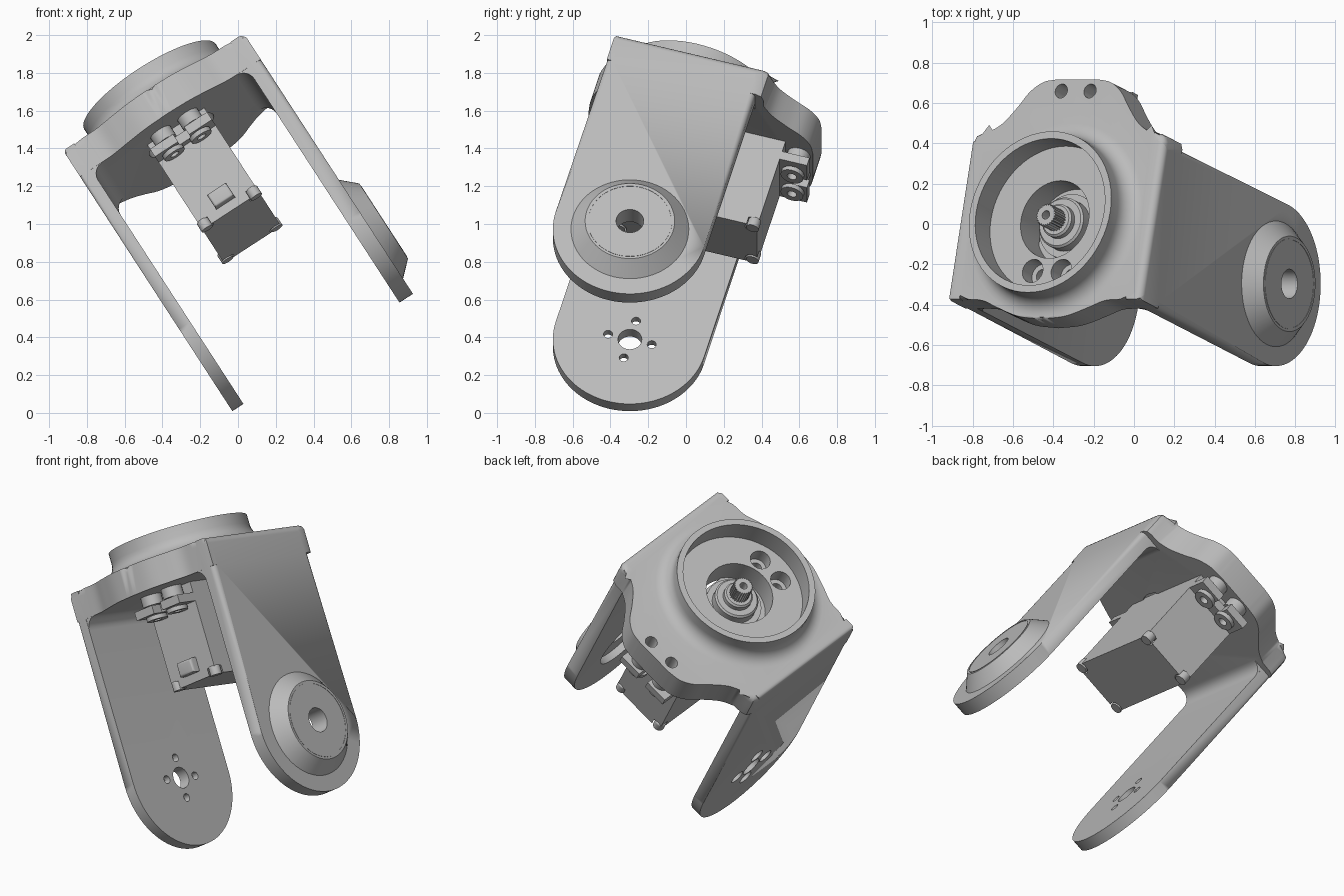
import bpy, bmesh, math
from mathutils import Matrix, Vector

if "Cube" in bpy.data.objects:
    bpy.data.objects.remove(bpy.data.objects["Cube"])

grey = bpy.data.materials.new("light_grey")
grey.use_nodes = True
grey.diffuse_color = (0.5, 0.5, 0.5, 1)
grey.node_tree.nodes["Principled BSDF"].inputs["Base Color"].default_value = (0.5, 0.5, 0.5, 1)

# Tilted frame: s across the arms, v towards the back, w up; origin on the arm pivot
ROLL, PITCH = math.radians(33), math.radians(15.7)
U = Vector((math.cos(ROLL), 0, math.sin(ROLL)))
N = Vector((-math.sin(ROLL), 0, math.cos(ROLL)))
Y = Vector((0, 1, 0))
V = Y * math.cos(PITCH) - N * math.sin(PITCH)
W = Y * math.sin(PITCH) + N * math.cos(PITCH)
FRAME = Matrix((U, V, W)).transposed().to_4x4()
FRAME.translation = U * 0.55 - Y * 0.297 + N * 0.432

# Where a profile's (a, b) and its extrusion depth land in (s, v, w)
PLACE = {"s": lambda a, b, d: (d, a, b),
         "v": lambda a, b, d: (a, d, b),
         "w": lambda a, b, d: (a, b, d)}


def make(name, bm):
    bmesh.ops.recalc_face_normals(bm, faces=bm.faces)
    me = bpy.data.meshes.new(name)
    bm.to_mesh(me)
    bm.free()
    me.materials.append(grey)
    ob = bpy.data.objects.new(name, me)
    bpy.context.collection.objects.link(ob)
    ob.matrix_world = FRAME
    return ob


def prism(name, outline, axis, lo, hi, round_end=0):
    """Extrude an outline from lo to hi; optionally round the rim at hi."""
    bm = bmesh.new()
    ends = [[bm.verts.new(PLACE[axis](a, b, d)) for a, b in outline] for d in (lo, hi)]
    bm.faces.new(ends[0])
    top = bm.faces.new(ends[1])
    for i in range(len(outline)):
        bm.faces.new((ends[0][i - 1], ends[0][i], ends[1][i], ends[1][i - 1]))
    if round_end:
        bmesh.ops.bevel(bm, geom=list(top.edges), offset=round_end, segments=4,
                        profile=0.5, affect='EDGES')
    return make(name, bm)


def circle(r, a=0, b=0, n=48, start=0, turn=2 * math.pi):
    return [(a + r * math.cos(start + turn * i / n), b + r * math.sin(start + turn * i / n))
            for i in range(n)]


def rect(a0, a1, b0, b1):
    return [(a0, b0), (a1, b0), (a1, b1), (a0, b1)]


def lathe(name, profile, axis="w", a=0, b=0, n=64):
    """Stack of rings (radius, depth) closed at both ends."""
    bm = bmesh.new()
    rings = [[bm.verts.new(PLACE[axis](x, y, d)) for x, y in circle(r, a, b, n)]
             for r, d in profile]
    bm.faces.new(rings[0])
    bm.faces.new(rings[-1])
    for p, q in zip(rings, rings[1:]):
        for i in range(n):
            bm.faces.new((p[i - 1], p[i], q[i], q[i - 1]))
    return make(name, bm)


def curve(points, steps=5):
    """Smooth run through the points."""
    pts = [Vector(p) for p in points]
    pts = [pts[0] * 2 - pts[1]] + pts + [pts[-1] * 2 - pts[-2]]
    out = []
    for p, q, r, s in zip(pts, pts[1:], pts[2:], pts[3:]):
        for i in range(steps):
            t = i / steps
            out.append(tuple(0.5 * (2 * q + (r - p) * t + (2 * p - 5 * q + 4 * r - s) * t ** 2
                                    + (3 * q - p - 3 * r + s) * t ** 3)))
    return out + [tuple(points[-1])]


def combine(target, others, operation):
    """Apply booleans and discard the tool objects."""
    for o in others:
        m = target.modifiers.new(o.name, 'BOOLEAN')
        m.operation, m.object, m.solver = operation, o, 'EXACT'
        o.hide_render = True
    bpy.context.view_layer.update()
    me = bpy.data.meshes.new_from_object(
        target.evaluated_get(bpy.context.evaluated_depsgraph_get()))
    target.modifiers.clear()
    target.data = me
    for o in others:
        bpy.data.objects.remove(o)
    return target


TOP, UNDER, SIDE, HALF = 1.17, 1.0, 0.57, 0.408

# Bridge between the arms: front bulge, square corners, screw lug at the back
front = curve([(0, -.51), (.14, -.495), (.27, -.45), (.36, -.415), (.45, -HALF)])
back = curve([(.47, .455), (.40, .50), (.33, .58), (.27, .66), (.2, .71), (.12, .725)])
half = front + [(SIDE, -HALF), (SIDE, .41), (.558, .44), (.53, .452)] + back
outline = half + [(-a, b) for a, b in reversed(half[1:])]
bracket = prism("bracket", outline, "w", UNDER, TOP, .035)

# Arms with round lower ends
arm = circle(HALF, start=math.pi, turn=math.pi) + [(HALF, 0), (HALF, TOP), (-HALF, TOP)]
parts = [prism("left_arm", arm, "s", .485, SIDE, .035),
         prism("right_arm", arm, "s", -.5, -SIDE, .02)]

# Fillets where the arms meet the bridge
for side, inner in ((1, .485), (-1, .5)):
    r = .07
    arc = [(side * (inner - r + r * math.cos(t)), UNDER - r + r * math.sin(t))
           for t in [i * math.pi / 12 for i in range(7)]]
    web = [(side * (inner + .02), UNDER - r)] + arc + \
          [(side * (inner - r), UNDER + .02), (side * (inner + .02), UNDER + .02)]
    parts.append(prism("fillet", web, "v", -HALF + .002, HALF - .002))

# Flared collar on top, and the pivot boss on the outer arm
flare = [(.5 - .085 * math.sin(t), TOP + .085 * (1 - math.cos(t)))
         for t in [i * math.pi / 12 for i in range(7)]]
parts.append(lathe("collar", [(.5, TOP - .05)] + flare + [(.415, 1.32)]))
parts.append(lathe("boss", [(.312, SIDE - .03), (.312, SIDE), (.237, .65)], "s"))
combine(bracket, parts, 'UNION')

# Dish, shaft opening, screw holes and pivot holes
cuts = [prism("dish", circle(.378, n=64), "w", 1.18, 1.5),
        prism("opening", circle(.2), "w", .9, 1.3),
        prism("boss_hole", circle(.073), "s", .3, .8),
        prism("boss_pocket", circle(.2), "s", .4, .53),
        prism("arm_hole", circle(.063), "s", -.8, -.3)]
for s in (-.085, .085):
    cuts += [prism("lug_hole", circle(.036, s, .665, 24), "w", .9, 1.3),
             prism("floor_recess", circle(.06, s, -.265, 24), "w", 1.09, 1.3),
             prism("floor_hole", circle(.034, s, -.265, 24), "w", .9, 1.2)]
for a, b in circle(.12, n=4):
    cuts += [prism("horn_hole", circle(.024, a, b, 20), "s", -.8, -.3),
             prism("horn_recess", circle(.045, a, b, 20), "s", -.8, -.54)]
combine(bracket, cuts, 'DIFFERENCE')

# Thin ring on the boss face
ring = prism("boss_ring", circle(.224, n=64), "s", .645, .652)
combine(ring, [prism("ring_cut", circle(.219, n=64), "s", .6, .7)], 'DIFFERENCE')

# Servo case with notched lower corners
S0, V0, V1, BASE = .18, -.21, .575, .445
case = prism("servo_case", rect(-S0, S0, V0, V1), "w", BASE, UNDER + .02)
corners = [(s, v) for s in (-S0 + .025, S0 - .025) for v in (V0 + .025, V1 - .025)]
combine(case, [prism("notch", circle(.042, s, v, 24), "w", .3, BASE + .045)
               for s, v in corners], 'DIFFERENCE')
for s, v in corners:
    prism("case_screw", circle(.034, s, v, 24), "w", BASE - .005, BASE + .05, .008)
prism("cable_grommet", rect(-.06, .06, BASE + .05, BASE + .135), "v", V0 + .01, V0 - .05, .015)

# Mounting tabs with rubber bushings
for name, v0, v1, vh in (("front_tab", V0 + .01, -.345, -.275), ("back_tab", V1 - .01, .725, .65)):
    tab = prism(name, rect(-S0, S0, min(v0, v1), max(v0, v1)), "w", .885, .935)
    holes = [prism("tab_slot", circle(.04, s, vh, 24), "w", .8, 1) for s in (-.085, .085)]
    holes.append(prism("tab_gap", rect(-.035, .035, *sorted((vh, vh + (v1 - v0) * 2))), "w", .8, 1))
    combine(tab, holes, 'DIFFERENCE')
    for s in (-.085, .085):
        bush = lathe("bushing", [(.062, .855), (.062, .88), (.04, .88), (.04, .94),
                                 (.062, .94), (.062, UNDER)], "w", s, vh, 24)
        combine(bush, [prism("bore", circle(.026, s, vh, 20), "w", .8, 1.1)], 'DIFFERENCE')

# Output shaft: stepped hub and splined tip
lathe("shaft_hub", [(.165, 1.0), (.165, 1.06), (.13, 1.06), (.13, 1.12), (.12, 1.13),
                    (.085, 1.13), (.085, 1.16), (.075, 1.17)], n=48)
teeth = [(r * math.cos(i * math.pi / 24), r * math.sin(i * math.pi / 24))
         for i, r in enumerate([.058, .049] * 24)]
spline = prism("shaft_spline", teeth, "w", 1.15, 1.265)
combine(spline, [prism("shaft_bore", circle(.022, n=20), "w", 1.2, 1.4)], 'DIFFERENCE')

# Smooth shading with crisp edges
for ob in bpy.context.collection.objects:
    if ob.type == 'MESH' and ob.data.materials and ob.data.materials[0] == grey:
        ob.data.shade_smooth()
        ob.data.set_sharp_from_angle(angle=math.radians(32))
